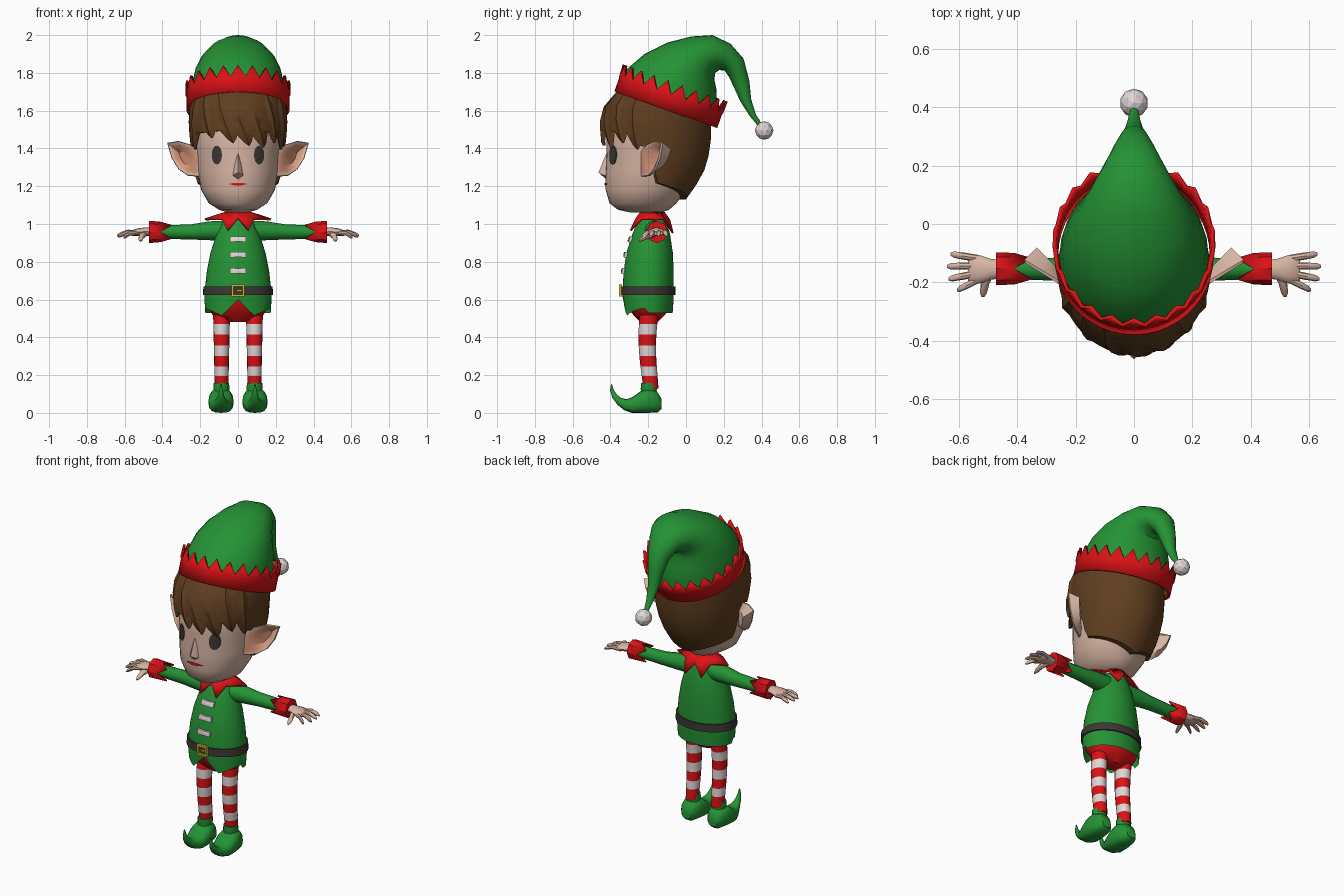
import bpy, bmesh, math
from math import sin, cos, pi, radians
from mathutils import Vector

if "Cube" in bpy.data.objects:
    bpy.data.objects.remove(bpy.data.objects["Cube"])


def material(name, rgb):
    m = bpy.data.materials.new(name)
    m.diffuse_color = (*rgb, 1)
    m.use_nodes = True
    m.node_tree.nodes["Principled BSDF"].inputs["Base Color"].default_value = m.diffuse_color
    return m


GREEN = material("green cloth", (0.018, 0.29, 0.035))
RED = material("red cloth", (0.72, 0.006, 0.008))
WHITE = material("white", (0.75, 0.67, 0.67))
SKIN = material("skin", (0.68, 0.46, 0.37))
INNER = material("inner ear", (0.70, 0.31, 0.20))
BROWN = material("brown hair", (0.115, 0.048, 0.014))
DARK = material("dark leather", (0.045, 0.038, 0.036))
GOLD = material("gold", (0.62, 0.50, 0.02))


def finish(name, bm, mats, angle=40):
    bmesh.ops.recalc_face_normals(bm, faces=bm.faces)
    me = bpy.data.meshes.new(name)
    bm.to_mesh(me)
    bm.free()
    for m in mats:
        me.materials.append(m)
    me.polygons.foreach_set("use_smooth", [True] * len(me.polygons))
    me.set_sharp_from_angle(angle=radians(angle))
    ob = bpy.data.objects.new(name, me)
    bpy.context.collection.objects.link(ob)
    return ob


def loft(name, rings, *mats, bands=None, start=True, end=True, angle=40, thick=0):
    """Skin closed rings; bands gives the material index of each strip."""
    bm = bmesh.new()
    vs = [[bm.verts.new(p) for p in r] for r in rings]
    n = len(vs[0])
    for k in range(len(vs) - 1):
        for i in range(n):
            j = (i + 1) % n
            f = bm.faces.new((vs[k][i], vs[k][j], vs[k + 1][j], vs[k + 1][i]))
            f.material_index = bands[k] if bands else 0
    if start:
        bm.faces.new(vs[0]).material_index = bands[0] if bands else 0
    if end:
        bm.faces.new(vs[-1]).material_index = bands[-1] if bands else 0
    ob = finish(name, bm, mats, angle)
    if thick:
        s = ob.modifiers.new("thickness", 'SOLIDIFY')
        s.thickness, s.offset = thick, 0
    return ob


def sample(table, z):
    """Interpolate rows (z, values...) at height z."""
    z = min(max(z, table[0][0]), table[-1][0])
    for a, b in zip(table, table[1:]):
        if z <= b[0]:
            t = (z - a[0]) / (b[0] - a[0])
            return [p + (q - p) * t for p, q in zip(a[1:], b[1:])]


def point(table, phi, z, off=0):
    """Point on a body of elliptical sections; phi = 0 is the front."""
    hw, yf, yb = sample(table, z)
    p = radians(phi)
    return ((hw + off) * sin(p), (yf + yb) / 2 - ((yb - yf) / 2 + off) * cos(p), z)


def ring(table, z, off=0, n=36):
    return [point(table, 360 * i / n, z, off) for i in range(n)]


def front_y(table, x, z):
    hw, yf, yb = sample(table, z)
    return (yf + yb) / 2 - (yb - yf) / 2 * math.sqrt(max(0, 1 - (x / hw) ** 2))


def patch(name, table, cx, cz, outline, mat, depth):
    """Thin plate that follows the front of a body."""
    rings = []
    for s, d in ((1, -0.004), (1, depth), (0.5, depth + 0.001)):
        pts = [(cx + x * s, cz + z * s) for x, z in outline]
        rings.append([(x, front_y(table, x, z) - d, z) for x, z in pts])
    return loft(name, rings, mat)


def span_ring(a, b, hw, cx=0, n=20, p=1):
    """Ring across x between two (y, z) points."""
    out = []
    for i in range(n):
        t = 2 * pi * i / n
        c, s = [math.copysign(abs(v) ** p, v) for v in (cos(t), sin(t))]
        out.append((cx + hw * c, (a[0] + b[0]) / 2 + (a[0] - b[0]) / 2 * s,
                    (a[1] + b[1]) / 2 + (a[1] - b[1]) / 2 * s))
    return out


def x_ring(x, y, z, ry, rz, n=12):
    return [(x, y + ry * cos(2 * pi * i / n), z + rz * sin(2 * pi * i / n)) for i in range(n)]


def box(name, x, y, z, sx, sy, sz, mat):
    bm = bmesh.new()
    bmesh.ops.create_cube(bm, size=1)
    for v in bm.verts:
        v.co = (x + v.co.x * sx, y + v.co.y * sy, z + v.co.z * sz)
    return finish(name, bm, [mat])


# Body tables: z, half width, front y, back y
HEAD = [(1.06, .05, -.29, -.13), (1.075, .10, -.36, -.09), (1.11, .155, -.405, -.05),
        (1.18, .195, -.425, 0), (1.28, .215, -.425, .06), (1.40, .225, -.42, .09),
        (1.50, .235, -.42, .10), (1.62, .225, -.36, .09), (1.70, .17, -.28, .04)]
HAIR = [(1.10, .16, -.42, -.03), (1.13, .178, -.43, 0), (1.20, .214, -.44, .05),
        (1.29, .235, -.445, .10), (1.40, .25, -.45, .13), (1.53, .262, -.448, .133),
        (1.62, .256, -.425, .13), (1.70, .24, -.37, .10), (1.75, .20, -.29, .07)]
TUNIC = [(.51, .172, -.328, -.072), (.61, .178, -.335, -.065), (.66, .175, -.335, -.065),
         (.75, .165, -.33, -.065), (.85, .145, -.315, -.07), (.95, .113, -.283, -.085),
         (1.0, .09, -.26, -.10), (1.04, .06, -.235, -.11)]
PANTS = [(.48, .06, -.24, -.15), (.52, .135, -.28, -.11), (.56, .16, -.31, -.085),
         (.61, .17, -.325, -.075)]
HAIRLINE = [(0, 1.50), (60, 1.48), (74, 1.41), (85, 1.41), (97, 1.22), (180, 1.13)]

# Head, neck and face
loft("head", [ring(HEAD, r[0]) for r in HEAD], SKIN)
loft("neck", [span_ring((-.225, z), (-.125, z), .05) for z in (1.0, 1.09)], SKIN)
oval = [(.027 * cos(i * pi / 8), .05 * sin(i * pi / 8)) for i in range(16)]
for s, side in ((-1, "right"), (1, "left")):
    patch("eye_" + side, HEAD, s * .112, 1.365, oval, DARK, .004)
patch("mouth", HEAD, 0, 1.212, [(-.052, 0), (-.02, -.007), (.02, -.007), (.052, 0),
                                (.02, .006), (-.02, .006)], RED, .006)
bm = bmesh.new()
for p in [(0, -.41, 1.40), (0, -.463, 1.272), (0, -.42, 1.235), (0, -.436, 1.34)]:
    bm.verts.new(p)
for s in (-1, 1):
    for p in [(.03, -.415, 1.255), (.02, -.445, 1.262), (.016, -.41, 1.34)]:
        bm.verts.new((s * p[0], p[1], p[2]))
bmesh.ops.convex_hull(bm, input=bm.verts)
finish("nose", bm, [SKIN])

# Pointed ears with a cupped inside
EAR = [(.20, 1.39), (.25, 1.42), (.315, 1.44), (.375, 1.43), (.352, 1.35),
       (.315, 1.29), (.265, 1.255), (.20, 1.25)]
for s, side in ((-1, "right"), (1, "left")):
    rings = [[(s * (.27 + (x - .27) * k), -.235 + (x - .2) * .6 + d, 1.345 + (z - 1.345) * k)
              for x, z in EAR] for k, d in ((.6, .05), (1, .008), (.97, -.004), (.8, -.003), (.4, .022))]
    loft("ear_" + side, rings, SKIN, INNER, bands=[0, 0, 0, 1])

# Hair cap with a cut hairline, then swept fringe locks
N = 72
cols = [(360 * i / N, sample(HAIRLINE, min(360 * i / N, 360 - 360 * i / N))[0]) for i in range(N)]
rings = [[point(HEAD, a, z, -.004) for a, z in cols]]
for k in range(9):
    rings.append([point(HAIR, a, z + (1.75 - z) * k / 8) for a, z in cols])
loft("hair", rings, BROWN, start=False)
LOCKS = [(-60, -69, 1.395, 15), (-46, -34, 1.455, 15), (-26, -6, 1.43, 17), (-10, 14, 1.415, 17),
         (10, 34, 1.405, 17), (36, 52, 1.43, 15), (60, 70, 1.395, 14)]
for i, (a0, a1, z1, w) in enumerate(LOCKS):
    rings = []
    for t, k in ((0, .7), (.3, 1), (.55, .95), (.78, .65), (.92, .35), (1, .04)):
        a, z, h = a0 + (a1 - a0) * t ** 1.2, 1.71 + (z1 - 1.71) * t, w * k
        rings.append([point(HAIR, a - h, z, -.008), point(HAIR, a, z, .012 * k),
                      point(HAIR, a + h, z, -.008), point(HAIR, a, z, -.016)])
    loft(f"fringe_lock_{i + 1}", rings, BROWN)

# Drooping hat: (front y, z), (back y, z), half width
HAT = [(-.36, 1.72, .15, 1.53, .255), (-.325, 1.81, .165, 1.63, .247), (-.22, 1.90, .16, 1.72, .228),
       (-.10, 1.96, .15, 1.765, .20), (.03, 1.993, .155, 1.80, .163), (.14, 2.0, .175, 1.815, .128),
       (.235, 1.955, .205, 1.812, .094), (.305, 1.875, .23, 1.775, .066), (.335, 1.76, .255, 1.72, .047),
       (.345, 1.66, .29, 1.645, .033), (.37, 1.58, .335, 1.575, .022), (.405, 1.525, .385, 1.515, .012)]
loft("hat", [span_ring((a, b), (c, d), w, n=28) for a, b, c, d, w in HAT], GREEN, start=False)
C, U, NRM = Vector((0, -.107, 1.605)), Vector((0, .942, -.335)), Vector((0, .335, .942))


def band_ring(heights, grow):
    n = 44
    return [C + Vector(((.266 + grow) * cos(2 * pi * i / n), 0, 0))
            + U * (.282 + grow) * sin(2 * pi * i / n) + NRM * heights[i % 2] for i in range(n)]


loft("hat_band", [band_ring((0, 0), 0), band_ring((.075, .075), 0), band_ring((.085, .15), .006)],
     RED, start=False, end=False, thick=.014)
bm = bmesh.new()
bmesh.ops.create_icosphere(bm, subdivisions=2, radius=.049)
bmesh.ops.translate(bm, verts=bm.verts, vec=(0, .414, 1.495))
finish("hat_pompom", bm, [WHITE], 15)

# Tunic with a notched hem, pants, belt, buckle and toggles
hem = []
for i in range(48):
    x, y, z = point(TUNIC, 360 * i / 48, .53)
    z = .53
    if y < -.2:
        z = .60 - abs(x) if abs(x) < .085 else .515 + (abs(x) - .085) * .45
    hem.append((x, y, z))
loft("tunic", [hem] + [ring(TUNIC, r[0], n=48) for r in TUNIC[1:]], GREEN, start=False)
loft("pants", [ring(PANTS, r[0]) for r in PANTS], RED)
loft("belt", [ring(TUNIC, .624, .009), ring(TUNIC, .67, .009)], DARK)
for s in (-1, 1):
    box("buckle_side", s * .03, -.348, .648, .011, .016, .062, GOLD)
    box("buckle_bar", 0, -.348, .648 + s * .026, .07, .016, .011, GOLD)
box("buckle_prong", .006, -.349, .648, .028, .012, .009, GOLD)
for z in (.92, .838, .752):
    patch("toggle", TUNIC, 0, z, [(-.042, -.015), (0, -.013), (.042, -.015),
                                  (.042, .015), (0, .013), (-.042, .015)], WHITE, .013)

# Pointed collar
half = [(0, -.262, 1.03), (.055, -.293, .965), (.085, -.235, 1.025), (.175, -.165, 1.024),
        (.085, -.115, 1.025), (.055, -.07, .952), (0, -.088, 1.02)]
star = half + [(-x, y, z) for x, y, z in half[-2:0:-1]]
neck = []
for x, y, z in star:
    d = Vector((x, y + .177, 0)).normalized() * .06
    neck.append((d.x, d.y - .177, 1.062))
loft("collar", [neck, star], RED, start=False, end=False, thick=.01)

# Arms, cuffs, hands, legs and shoes on both sides
SHOE = [(-.13, .075, -.13, .02, .03), (-.155, .115, -.15, .003, .05), (-.20, .13, -.20, 0, .063),
        (-.24, .115, -.24, 0, .067), (-.28, .085, -.285, 0, .061), (-.315, .072, -.325, .013, .045),
        (-.345, .08, -.362, .042, .028), (-.367, .098, -.39, .08, .017),
        (-.384, .125, -.402, .12, .009), (-.392, .152, -.397, .151, .003)]
FINGERS = [(-.118, -.103, .628, .938), (-.143, -.145, .64, .938),
           (-.168, -.188, .635, .934), (-.19, -.226, .605, .928)]
STRIPES = [.54, .47, .415, .357, .30, .245, .195, .13]
for s, side in ((-1, "right"), (1, "left")):
    loft("sleeve_" + side, [x_ring(s * x, y, z, r, r) for x, y, z, r in (
        (.04, -.17, .965, .055), (.15, -.162, .964, .05), (.25, -.155, .958, .04),
        (.42, -.153, .957, .035))], GREEN)
    tips = [(s * (.355 if i % 2 else .41), -.153 + .05 * cos(i * pi / 4),
             .958 + .05 * sin(i * pi / 4)) for i in range(8)]
    outer = [(s * .47, -.153 + .053 * cos(i * pi / 4), .958 + .056 * sin(i * pi / 4)) for i in range(8)]
    loft("cuff_" + side, [tips, outer], RED, start=False, thick=.008)
    loft("palm_" + side, [x_ring(s * x, -.155, z, ry, rz) for x, z, ry, rz in (
        (.44, .957, .028, .022), (.49, .96, .036, .022), (.53, .957, .049, .02),
        (.56, .952, .047, .015), (.568, .951, .04, .009))], SKIN)
    for i, (y0, y1, x1, z1) in enumerate(FINGERS):
        loft(f"finger_{i + 1}_{side}", [x_ring(s * (.53 + (x1 - .53) * t), y0 + (y1 - y0) * t,
             .953 + (z1 - .953) * t + .012 * sin(pi * t), r, r, 8)
             for t, r in ((0, .012), (.5, .0125), (.88, .011), (1, .005))], SKIN)
    loft("thumb_" + side, [span_ring((y, z + r), (y, z - r), r, s * x, 8) for x, y, z, r in (
        (.495, -.165, .95, .018), (.51, -.205, .935, .015), (.515, -.235, .92, .012),
        (.517, -.25, .91, .005))], SKIN)
    leg = []
    for z in STRIPES:
        r, y = .036 + (z - .13) * .022, -.193 - .012 * sin((z - .2) * 9)
        leg.append(span_ring((y - r * 1.12, z), (y + r * 1.12, z), r, s * .087, 16))
    loft("leg_" + side, leg, RED, WHITE, bands=[0, 1, 0, 1, 0, 1, 0])
    loft("shoe_" + side, [span_ring((a, b), (c, d), w, s * .09, 16, .75) for a, b, c, d, w in SHOE], GREEN)
    loft("shoe_collar_" + side, [span_ring((-.197 - r, z), (-.197 + r, z), r, s * .088, 12)
         for z, r in ((.08, .056), (.115, .04), (.125, .043), (.157, .041))], GREEN)
